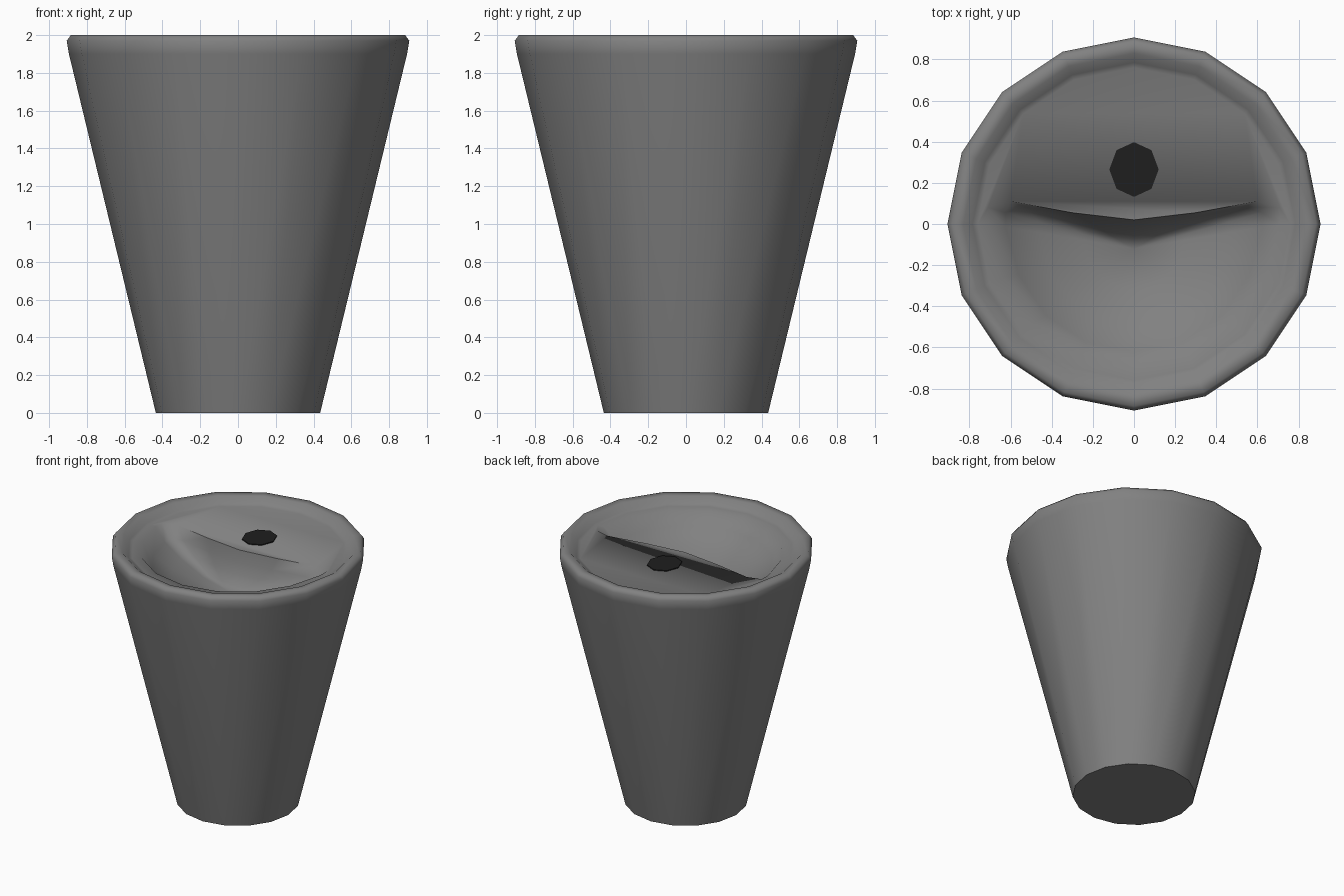
import bpy, bmesh, math
from mathutils import Vector

if "Cube" in bpy.data.objects:
    bpy.data.objects.remove(bpy.data.objects["Cube"])

SIDES = 16


def material(name, v):
    m = bpy.data.materials.new(name)
    m.diffuse_color = (v, v, v, 1)
    m.use_nodes = True
    m.node_tree.nodes["Principled BSDF"].inputs["Base Color"].default_value = m.diffuse_color
    return m


def finish(bm, name, mat, recalc=True):
    if recalc:
        bmesh.ops.recalc_face_normals(bm, faces=bm.faces)
    me = bpy.data.meshes.new(name)
    bm.to_mesh(me)
    bm.free()
    ob = bpy.data.objects.new(name, me)
    bpy.context.collection.objects.link(ob)
    me.materials.append(mat)
    bpy.ops.object.select_all(action='DESELECT')
    ob.select_set(True)
    bpy.context.view_layer.objects.active = ob
    bpy.ops.object.shade_smooth_by_angle(angle=math.radians(65))
    return ob


def ring(bm, r, z):
    return [bm.verts.new((r * math.cos(i * math.tau / SIDES),
                          r * math.sin(i * math.tau / SIDES), z)) for i in range(SIDES)]


def bridge(bm, a, b):
    n = len(a)
    for i in range(n):
        j = (i + 1) % n
        bm.faces.new((a[i], a[j], b[j], b[i]))


grey = material("mid grey", 0.22)
black = material("near black", 0.013)

# Tapered cup with rolled rim
bm = bmesh.new()
profile = [(0.435, 0), (0.895, 1.9), (0.907, 1.97), (0.885, 2.0),
           (0.83, 1.995), (0.785, 1.955), (0.76, 1.945)]
rings = [ring(bm, r, z) for r, z in profile]
for a, b in zip(rings, rings[1:]):
    bridge(bm, a, b)
bm.faces.new(rings[0][::-1])

# Lid floor, split around the scooped recess
LID_Z = 1.945
inner = rings[-1]
front = [(-0.71, 0)]
front += [(0.69 * math.cos(i * math.tau / SIDES), 0.69 * math.sin(i * math.tau / SIDES))
          for i in range(9, 16)]
front += [(0.71, 0)]
back = [(0.71, 0.08), (0.6, 0.11), (0.3, 0.055), (0, 0.02),
        (-0.3, 0.055), (-0.6, 0.11), (-0.71, 0.08)]
outline = [bm.verts.new((x, y, LID_Z)) for x, y in front + back]
n = len(front)
inner_front = inner[8:] + inner[:1]
for i in range(n - 1):
    bm.faces.new((inner_front[i], inner_front[i + 1], outline[i + 1], outline[i]))
bm.faces.new(inner[:9] + [outline[0]] + outline[n:][::-1] + [outline[n - 1]])

# Scooped bowl, deepest near the straight back wall
low = Vector((0, -0.12, LID_Z))
prev = outline
for s, drop in [(0.12, 0.09), (0.35, 0.17), (0.65, 0.24)]:
    loop = []
    for v in outline:
        p = v.co.lerp(low, s)
        p.z = LID_Z - drop
        loop.append(bm.verts.new(p))
    bridge(bm, prev, loop)
    prev = loop
tip = bm.verts.new((low.x, low.y, LID_Z - 0.27))
for i in range(len(prev)):
    bm.faces.new((prev[i], prev[(i + 1) % len(prev)], tip))
finish(bm, "cup_with_lid", grey)

# Dark oval vent on the lid
bm = bmesh.new()
bmesh.ops.create_cone(bm, cap_ends=True, segments=8, radius1=1, radius2=1, depth=1)
for v in bm.verts:
    v.co = (v.co.x * 0.12, v.co.y * 0.133 + 0.265, LID_Z + 0.003 + v.co.z * 0.008)
finish(bm, "vent_hole", black)
